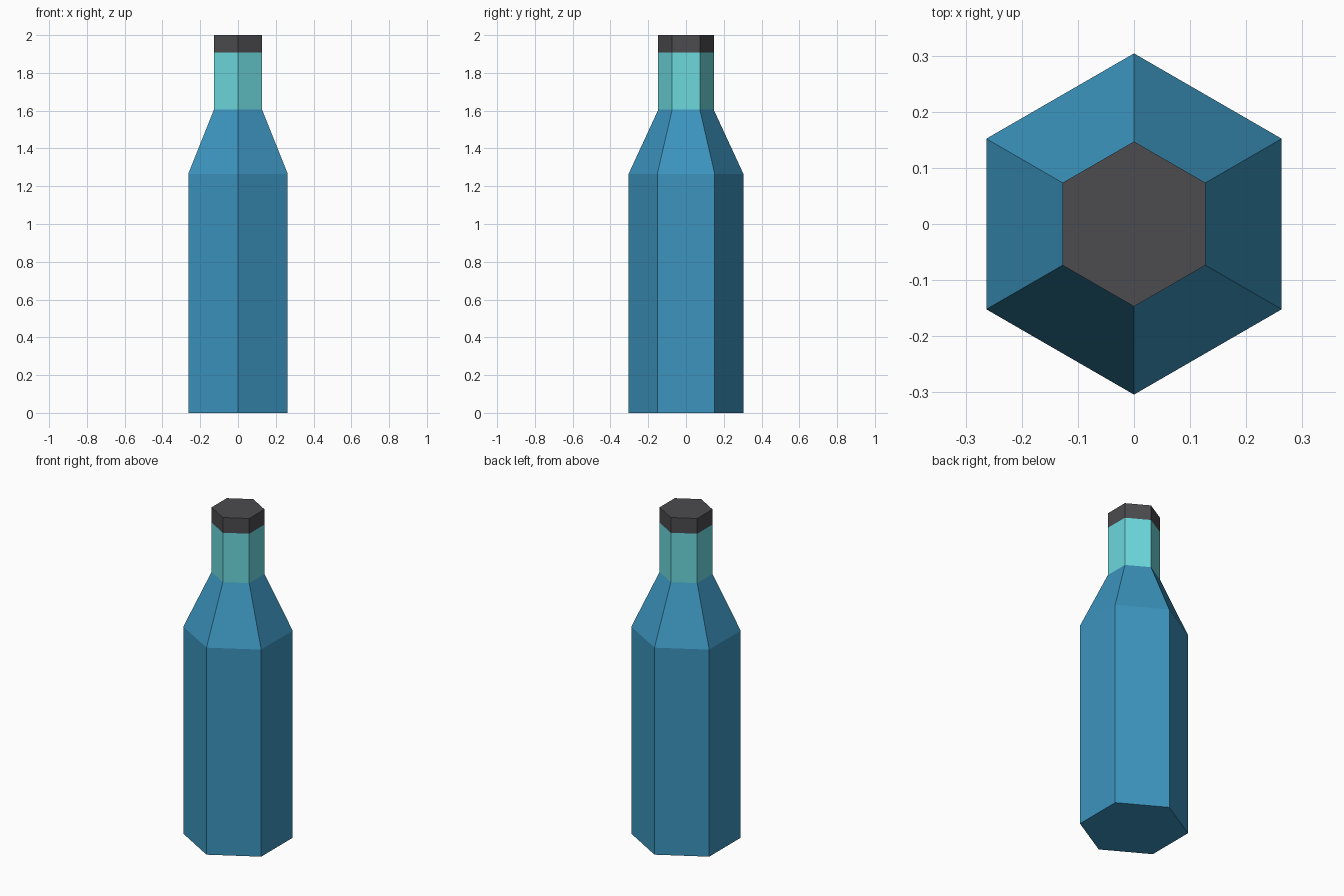
import bpy, bmesh, math

if "Cube" in bpy.data.objects:
    bpy.data.objects.remove(bpy.data.objects["Cube"])

SIDES = 6


def material(name, color):
    m = bpy.data.materials.new(name)
    m.diffuse_color = (*color, 1.0)
    m.use_nodes = True
    m.node_tree.nodes["Principled BSDF"].inputs["Base Color"].default_value = m.diffuse_color
    return m


def loft(name, profile, mats, close_bottom=False, close_top=False, rule=None):
    """Six-sided loft through (radius, z) rings, with a corner on the y axis."""
    bm = bmesh.new()
    rings = []
    for r, z in profile:
        rings.append([bm.verts.new((r * math.sin(a), -r * math.cos(a), z))
                      for a in (i * math.tau / SIDES for i in range(SIDES))])
    for lo, hi in zip(rings, rings[1:]):
        for i in range(SIDES):
            j = (i + 1) % SIDES
            bm.faces.new((lo[i], lo[j], hi[j], hi[i]))
    if close_bottom:
        bm.faces.new(rings[0][::-1])
    if close_top:
        bm.faces.new(rings[-1])
    if rule:
        for f in bm.faces:
            f.material_index = rule(f.calc_center_median())
    me = bpy.data.meshes.new(name)
    bm.to_mesh(me)
    bm.free()
    for m in mats:
        me.materials.append(m)
    ob = bpy.data.objects.new(name, me)
    bpy.context.collection.objects.link(ob)
    return ob


blue = material("blue_glass", (0.045, 0.296, 0.515))
aqua = material("aqua_glass", (0.150, 0.690, 0.720))
dark = material("dark_cap", (0.072, 0.069, 0.076))

# Bottle: body, sloping shoulder and lighter neck
loft("bottle", [(0.304, 0.0), (0.304, 1.265), (0.147, 1.605), (0.147, 1.907)],
     [blue, aqua], close_bottom=True, rule=lambda c: 1 if c.z > 1.6 else 0)

# Cap: continues the neck to the top
loft("cap", [(0.147, 1.907), (0.147, 2.0)], [dark], close_top=True)
